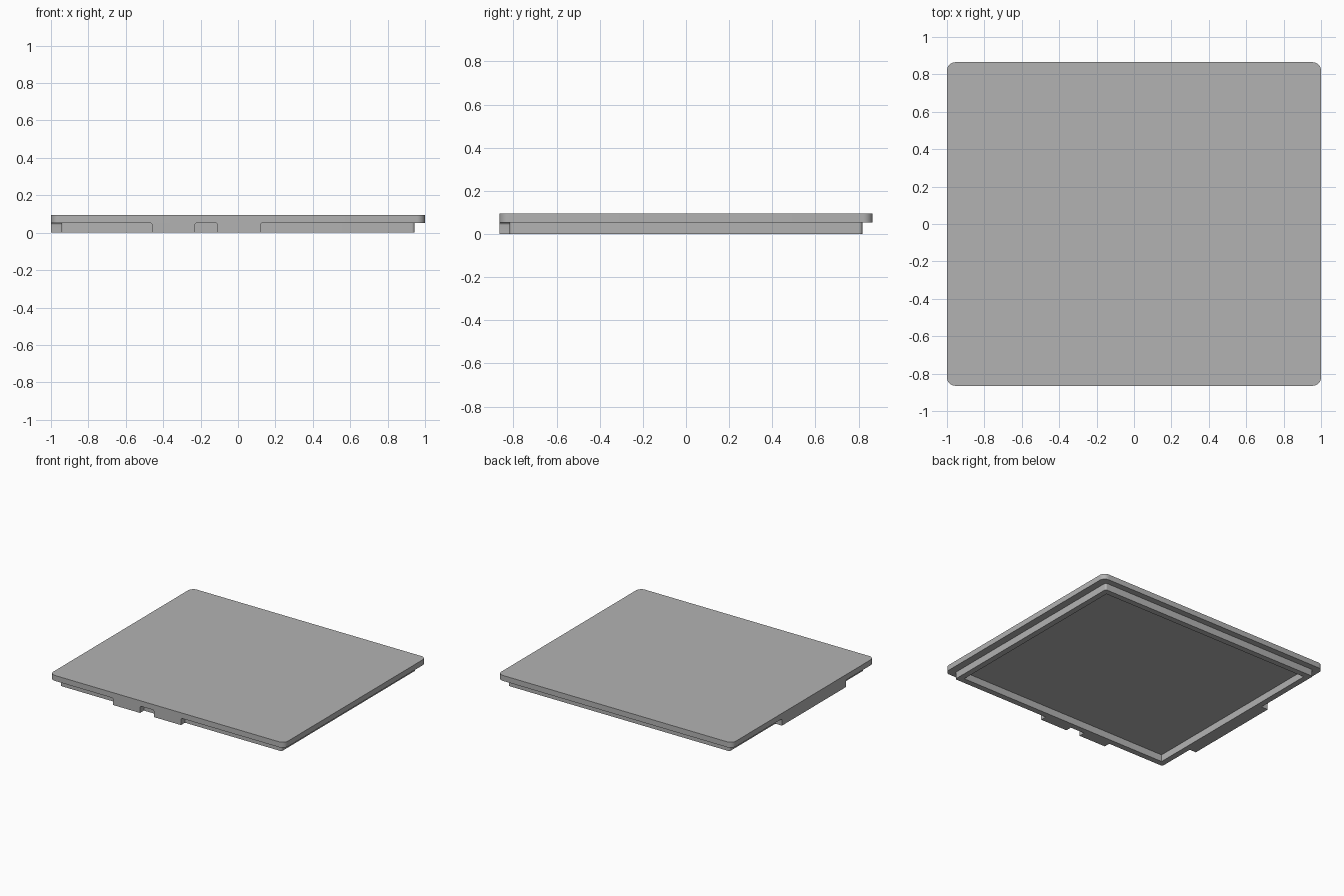
import bpy, bmesh
from math import sin, cos, pi, radians
from mathutils import Vector

if "Cube" in bpy.data.objects:
    bpy.data.objects.remove(bpy.data.objects["Cube"])

HALF_X, HALF_Y = 1.0, 0.865      # plate half sizes
TOP, STEP = 0.095, 0.053         # plate top and underside heights
LIP_X, LIP_Y = 0.944, 0.817      # lip outer half sizes
WALL = 0.045                     # lip thickness
FILLET = 0.012

grey = bpy.data.materials.new("plain grey")
grey.use_nodes = True
colour = (0.448, 0.448, 0.448, 1)
grey.diffuse_color = colour
grey.node_tree.nodes["Principled BSDF"].inputs["Base Color"].default_value = colour


def arc(cx, cy, r, start, end, steps):
    angles = [start + (end - start) * i / steps for i in range(steps + 1)]
    return [(cx + r * cos(a), cy + r * sin(a)) for a in angles]


def rounded_rect(hx, hy, r, steps=8):
    points = []
    for i, (sx, sy) in enumerate([(1, 1), (-1, 1), (-1, -1), (1, -1)]):
        points += arc(sx * (hx - r), sy * (hy - r), r, i * pi / 2, (i + 1) * pi / 2, steps)
    return points


def finish(name, bm):
    bmesh.ops.recalc_face_normals(bm, faces=bm.faces)
    mesh = bpy.data.meshes.new(name)
    bm.to_mesh(mesh)
    bm.free()
    mesh.materials.append(grey)
    obj = bpy.data.objects.new(name, mesh)
    bpy.context.collection.objects.link(obj)
    bpy.ops.object.select_all(action='DESELECT')
    obj.select_set(True)
    bpy.context.view_layer.objects.active = obj
    bpy.ops.object.shade_smooth_by_angle(angle=radians(30))
    return obj


def bridge(bm, a, b):
    for i in range(len(a)):
        j = (i + 1) % len(a)
        bm.faces.new((a[i], a[j], b[j], b[i]))


def prism(name, points, offset):
    """Solid swept from a flat outline along an offset."""
    bm = bmesh.new()
    near = [bm.verts.new(p) for p in points]
    far = [bm.verts.new(Vector(p) + Vector(offset)) for p in points]
    bm.faces.new(near)
    bm.faces.new(far)
    bridge(bm, near, far)
    return finish(name, bm)


# Flat cover plate with rounded corners
prism("cover_plate",
      [(x, y, STEP) for x, y in rounded_rect(HALF_X, HALF_Y, 0.045)],
      (0, 0, TOP - STEP))

# Hollow lip below the plate
bm = bmesh.new()
outer = rounded_rect(LIP_X, LIP_Y, 0.015)
inner = rounded_rect(LIP_X - WALL, LIP_Y - WALL, 0.002)
loops = [[bm.verts.new((x, y, z)) for x, y in ring]
         for ring, z in ((outer, STEP), (outer, 0), (inner, 0), (inner, STEP))]
for i in range(4):
    bridge(bm, loops[i], loops[(i + 1) % 4])
finish("lip", bm)


# Tabs flush with the plate edge, flared where they meet it
def tab_profile(a, b):
    r, z = FILLET, STEP - FILLET
    return ([(a, 0), (b, 0)] + arc(b + r, z, r, pi, pi / 2, 5)
            + arc(a - r, z, r, pi / 2, 0, 5))


for name, a, b in (("front_tab_outer", -0.46, -0.23), ("front_tab_middle", -0.11, 0.12)):
    prism(name, [(u, -HALF_Y, z) for u, z in tab_profile(a, b)], (0, HALF_Y - LIP_Y, 0))
prism("side_tab", [(-HALF_X, u, z) for u, z in tab_profile(-0.52, 0.26)],
      (HALF_X - LIP_X, 0, 0))
